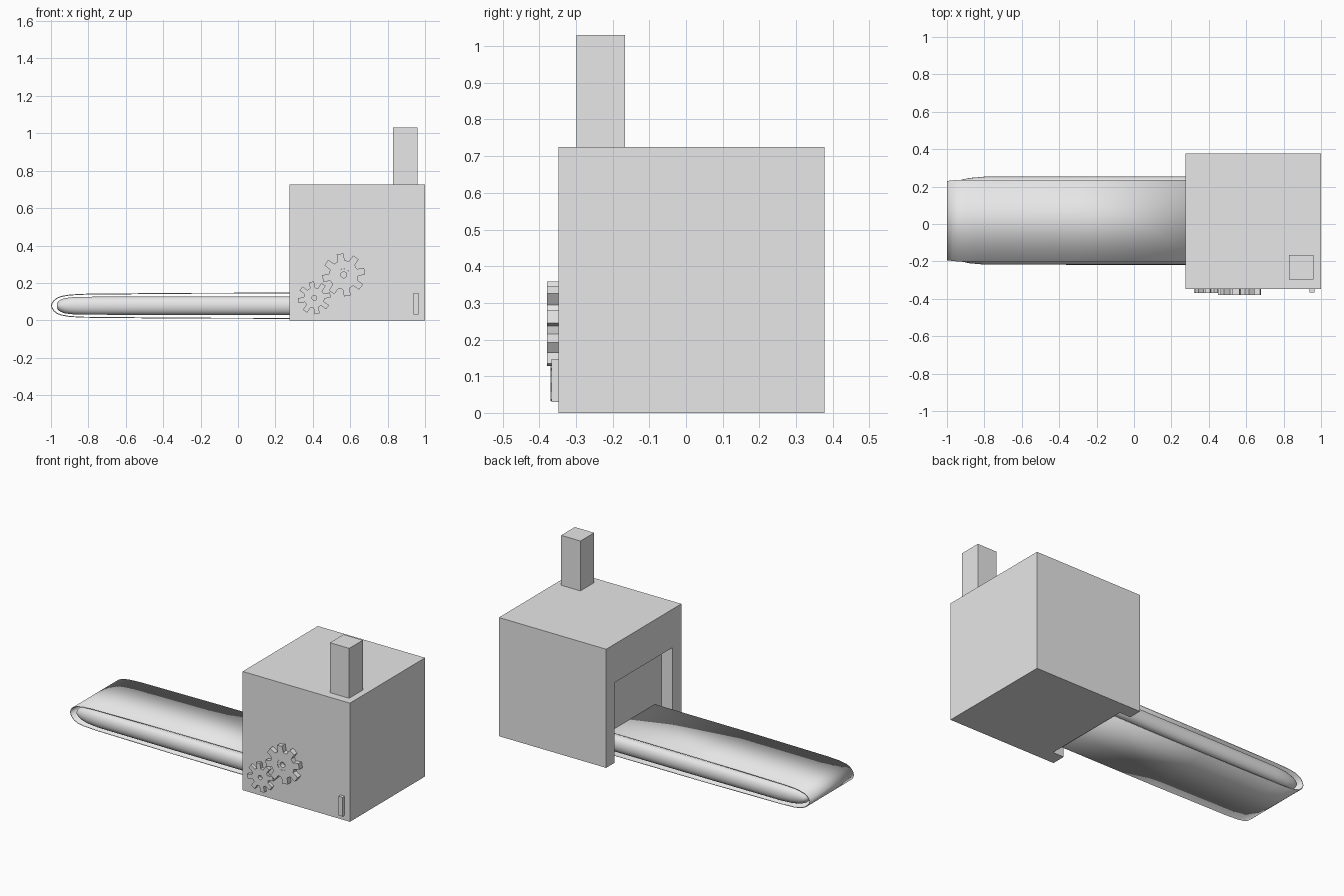
import bpy, bmesh, math
from mathutils import Vector

if "Cube" in bpy.data.objects:
    bpy.data.objects.remove(bpy.data.objects["Cube"])

grey = bpy.data.materials.new("plain_grey")
grey.diffuse_color = (0.8, 0.8, 0.8, 1)
grey.use_nodes = True
grey.node_tree.nodes["Principled BSDF"].inputs["Base Color"].default_value = grey.diffuse_color


def finish(name, bm, smooth=False):
    bmesh.ops.recalc_face_normals(bm, faces=bm.faces)
    me = bpy.data.meshes.new(name)
    bm.to_mesh(me)
    bm.free()
    me.materials.append(grey)
    ob = bpy.data.objects.new(name, me)
    bpy.context.collection.objects.link(ob)
    if smooth:
        bpy.context.view_layer.objects.active = ob
        ob.select_set(True)
        bpy.ops.object.shade_smooth_by_angle(angle=math.radians(40))
        ob.select_set(False)
    return ob


def box(name, lo, hi):
    bm = bmesh.new()
    bmesh.ops.create_cube(bm, size=1)
    for v in bm.verts:
        v.co = Vector([(a + b) / 2 + c * (b - a) for a, b, c in zip(lo, hi, v.co)])
    return finish(name, bm)


def ring(name, cx, cz, outline, hole, y_front, y_back):
    """Flat ring from (angle, radius) outline points, with a round hole, facing the front."""
    bm = bmesh.new()
    rows = []
    for a, r in outline:
        c, s = math.cos(a), math.sin(a)
        rows.append([bm.verts.new((cx + q * c, y, cz + q * s))
                     for q, y in ((r, y_front), (r, y_back), (hole, y_back), (hole, y_front))])
    for i, p in enumerate(rows):
        q = rows[(i + 1) % len(rows)]
        for k in range(4):
            j = (k + 1) % 4
            bm.faces.new((p[k], p[j], q[j], q[k]))
    return finish(name, bm)


def gear(name, cx, cz, root, tip, hole, y_front, teeth=8, turn=10):
    outline = []
    for i in range(teeth):
        for off, r in ((-14, root), (-9, tip), (9, tip), (14, root)):
            outline.append((math.radians(turn + i * 360 / teeth + off), r))
    return ring(name, cx, cz, outline, hole, y_front, WALL)


WALL = -0.348   # front wall of the housing
MID = 0.018     # centre line of the conveyor

# Housing with a shallow doorway where the conveyor enters
house = box("housing", (0.275, WALL, 0), (1.0, 0.378, 0.725))
cutter = box("doorway_cutter", (0.2, -0.262, -0.1), (0.35, 0.297, 0.49))
cutter.hide_render = True
cutter.hide_viewport = True
cut = house.modifiers.new("doorway", 'BOOLEAN')
cut.operation = 'DIFFERENCE'
cut.object = cutter

# Chimney and switch plate
box("chimney", (0.83, -0.298, 0.725), (0.96, -0.166, 1.03))
box("switch_plate", (0.937, -0.367, 0.03), (0.965, WALL, 0.147))

# Meshing gears and the hub of the large one
gear("large_gear", 0.565, 0.243, 0.078, 0.115, 0.033, -0.379)
gear("small_gear", 0.408, 0.12, 0.055, 0.088, 0.013, -0.369)
circle = [(math.tau * i / 24, 0.033) for i in range(24)]
ring("gear_hub", 0.565, 0.243, circle, 0.016, -0.377, WALL)

# Belt: thin strip wrapped round the free end
top = [(0.355, 0.148), (-0.3, 0.147), (-0.82, 0.142), (-0.9, 0.138), (-0.945, 0.130),
       (-0.97, 0.120), (-0.986, 0.107), (-0.996, 0.092)]
path = top + [(-1.0, 0.078)] + [(x, 0.156 - z) for x, z in reversed(top)]
bm = bmesh.new()
prev = None
for x, z in path:
    half = 0.218 - 0.006 * max(0, (-0.95 - x) / 0.05)
    pair = [bm.verts.new((x, MID + s * half, z)) for s in (-1, 1)]
    if prev:
        bm.faces.new((prev[0], prev[1], pair[1], pair[0]))
    prev = pair
belt = finish("conveyor_belt", bm, True)
# make the strip face outward so that its thickness grows inward
if belt.data.polygons[0].normal.z < 0:
    belt.data.flip_normals()
thick = belt.modifiers.new("thickness", 'SOLIDIFY')
thick.thickness = 0.005
thick.offset = -1

# Core: rounded cushion inside the belt, bulging out at both sides
bm = bmesh.new()
rows = []
for x, w, h in ((-0.968, 0.195, 0.012), (-0.962, 0.203, 0.022), (-0.95, 0.21, 0.032),
                (-0.925, 0.218, 0.041), (-0.88, 0.228, 0.046), (-0.8, 0.235, 0.048),
                (-0.3, 0.236, 0.049), (0.355, 0.236, 0.049)):
    row = []
    for side in (1, -1):
        for i in range(11):
            a = math.radians(-90 + 18 * i) * 1
            y = w - 0.035 + 0.035 * math.cos(a)
            row.append(bm.verts.new((x, MID + side * y, 0.078 + side * h * math.sin(a))))
    rows.append(row)
for p, q in zip(rows, rows[1:]):
    for k in range(len(p)):
        j = (k + 1) % len(p)
        bm.faces.new((p[k], p[j], q[j], q[k]))
bm.faces.new(rows[0])
bm.faces.new(rows[-1])
finish("conveyor_core", bm, True)
